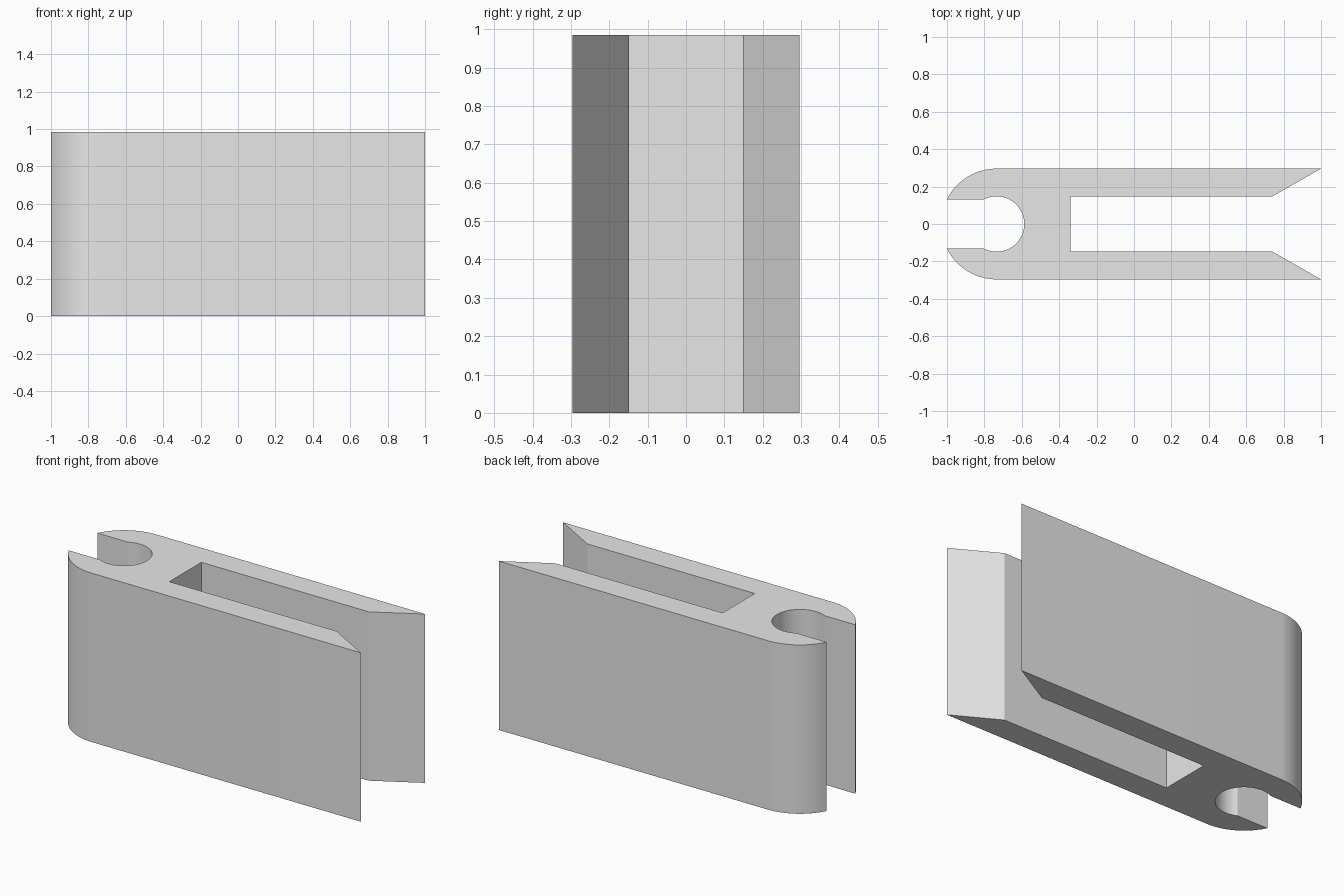
import bpy, bmesh
from math import sin, cos, pi, asin, radians

# Remove the default cube
cube = bpy.data.objects.get("Cube")
if cube:
    bpy.data.objects.remove(cube, do_unlink=True)

HEIGHT = 0.985
CENTRE_X = -0.735      # shared centre of the round end and its hole
OUTER, HOLE, SLOT = 0.296, 0.148, 0.132
STEPS = 32

# Plain grey material
grey = bpy.data.materials.new("plain_grey")
grey.use_nodes = True
colour = (0.8, 0.8, 0.8, 1)
grey.diffuse_color = colour
grey.node_tree.nodes["Principled BSDF"].inputs["Base Color"].default_value = colour


def arc(radius, start, end):
    angles = [start + (end - start) * i / STEPS for i in range(STEPS + 1)]
    return [(CENTRE_X + radius * cos(a), radius * sin(a)) for a in angles]


# Half outline: hole, slot lip, round end, long arm with bevelled tip
half = arc(HOLE, 0, pi - asin(SLOT / HOLE))
half += arc(OUTER, pi - asin(SLOT / OUTER), pi / 2)
half += [(1, OUTER), (0.74, HOLE), (-0.34, HOLE)]
outline = half + [(x, -y) for x, y in reversed(half[1:])]

# Extrude the outline into the clip body
bm = bmesh.new()
base = bm.faces.new([bm.verts.new((x, y, 0)) for x, y in outline])
result = bmesh.ops.extrude_face_region(bm, geom=[base], use_keep_orig=True)
top = [g for g in result["geom"] if isinstance(g, bmesh.types.BMVert)]
bmesh.ops.translate(bm, verts=top, vec=(0, 0, HEIGHT))
bmesh.ops.recalc_face_normals(bm, faces=bm.faces)
mesh = bpy.data.meshes.new("clip_body")
bm.to_mesh(mesh)
bm.free()
mesh.materials.append(grey)
body = bpy.data.objects.new("clip_body", mesh)
bpy.context.collection.objects.link(body)

# Smooth the curved walls, keep corners sharp
bpy.ops.object.select_all(action="DESELECT")
body.select_set(True)
bpy.context.view_layer.objects.active = body
bpy.ops.object.shade_smooth_by_angle(angle=radians(25))
